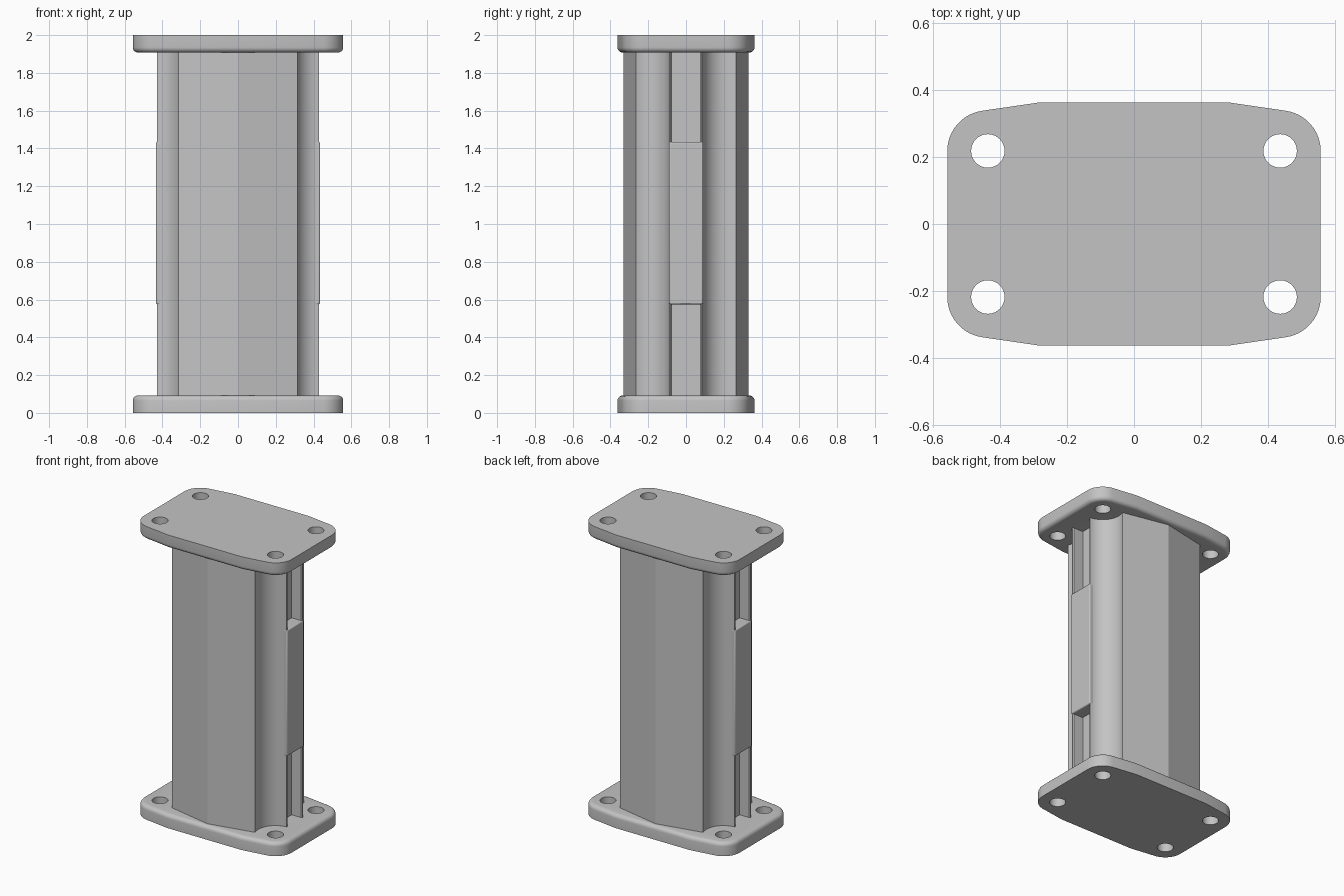
import bpy
import bmesh
from math import sin, cos, pi, radians, atan2

if "Cube" in bpy.data.objects:
    bpy.data.objects.remove(bpy.data.objects["Cube"])

HOLE_X, HOLE_Y, HOLE_R = 0.436, 0.218, 0.05
PLATE_T, HEIGHT = 0.092, 2.0

grey = bpy.data.materials.new("plain grey")
grey.use_nodes = True
colour = (0.55, 0.55, 0.55, 1)
grey.diffuse_color = colour
grey.node_tree.nodes["Principled BSDF"].inputs["Base Color"].default_value = colour


def arc(cx, cy, r, a0, a1, n):
    """Points on an arc, angles in degrees."""
    angles = [radians(a0 + (a1 - a0) * i / n) for i in range(n + 1)]
    return [(cx + r * cos(a), cy + r * sin(a)) for a in angles]


def four_way(quarter):
    """Mirror a front-right quarter outline into a closed loop."""
    right = quarter + [(x, -y) for x, y in reversed(quarter)]
    loop = right + [(-x, y) for x, y in reversed(right)]
    return list(dict.fromkeys((round(x, 5), round(y, 5)) for x, y in loop))


def prism(name, outline, z0, z1, rim=0.0):
    """Extrude an outline upward, optionally rounding its upper rim."""
    bm = bmesh.new()
    base = bm.faces.new([bm.verts.new((x, y, z0)) for x, y in outline])
    up = bmesh.ops.extrude_face_region(bm, geom=[base])["geom"]
    top = [v for v in up if isinstance(v, bmesh.types.BMVert)]
    bmesh.ops.translate(bm, verts=top, vec=(0, 0, z1 - z0))
    if rim:
        edges = [e for e in up if isinstance(e, bmesh.types.BMEdge)]
        bmesh.ops.bevel(bm, geom=edges, offset=rim, segments=5,
                        profile=0.5, affect="EDGES")
    bmesh.ops.recalc_face_normals(bm, faces=bm.faces)
    mesh = bpy.data.meshes.new(name)
    bm.to_mesh(mesh)
    bm.free()
    mesh.materials.append(grey)
    obj = bpy.data.objects.new(name, mesh)
    bpy.context.collection.objects.link(obj)
    return obj


def smooth(obj, angle=20):
    bpy.ops.object.select_all(action="DESELECT")
    obj.select_set(True)
    bpy.context.view_layer.objects.active = obj
    bpy.ops.object.shade_smooth_by_angle(angle=radians(angle))


def drill(obj):
    """Cut the four screw holes through a plate."""
    for sx in (-1, 1):
        for sy in (-1, 1):
            cutter = prism("hole_cutter",
                           arc(sx * HOLE_X, sy * HOLE_Y, HOLE_R, 0, 348.75, 31),
                           -0.1, 0.2)
            cutter.hide_render = True
            bpy.context.view_layer.objects.active = obj
            mod = obj.modifiers.new("screw_hole", "BOOLEAN")
            mod.operation, mod.solver, mod.object = "DIFFERENCE", "EXACT", cutter
            bpy.ops.object.modifier_apply(modifier=mod.name)
            bpy.data.objects.remove(cutter)


# End plates: rounded corners around the holes, shallow taper to a flat middle
plate_outline = four_way([(0.28, -0.363)]
                         + arc(HOLE_X, -HOLE_Y, 0.121, -82, 0, 12))
for name in ("bottom_plate", "top_plate"):
    plate = prism(name, plate_outline, 0, PLATE_T, rim=0.027)
    drill(plate)
    if name == "top_plate":
        plate.location.z = HEIGHT
        plate.rotation_euler.x = pi
    smooth(plate)

# Column: crowned faces, scalloped corners clearing the holes, grooved sides
r = 0.13
start = 180 + math_deg if (math_deg := atan2(0.265 - HOLE_Y, HOLE_X - 0.313) * 180 / pi) else 180
scallop = arc(HOLE_X, -HOLE_Y, r, start, 93, 14)
groove = [(0.43, -0.083), (0.422, -0.075), (0.352, -0.075)]
column = prism("column", four_way([(0, -0.331), (0.312, -0.266)] + scallop + groove),
               PLATE_T - 0.01, HEIGHT - PLATE_T + 0.01)
smooth(column)

# Filler blocks closing the middle of each side groove
for side, name in ((1, "left_filler"), (-1, "right_filler")):
    x0, x1, y = side * 0.34, side * 0.435, 0.091
    block = prism(name, [(x0, -y), (x1, -y), (x1, y), (x0, y)], 0.575, 1.435)
    bevel = block.modifiers.new("soft_edges", "BEVEL")
    bevel.width, bevel.segments = 0.008, 3
    smooth(block)
